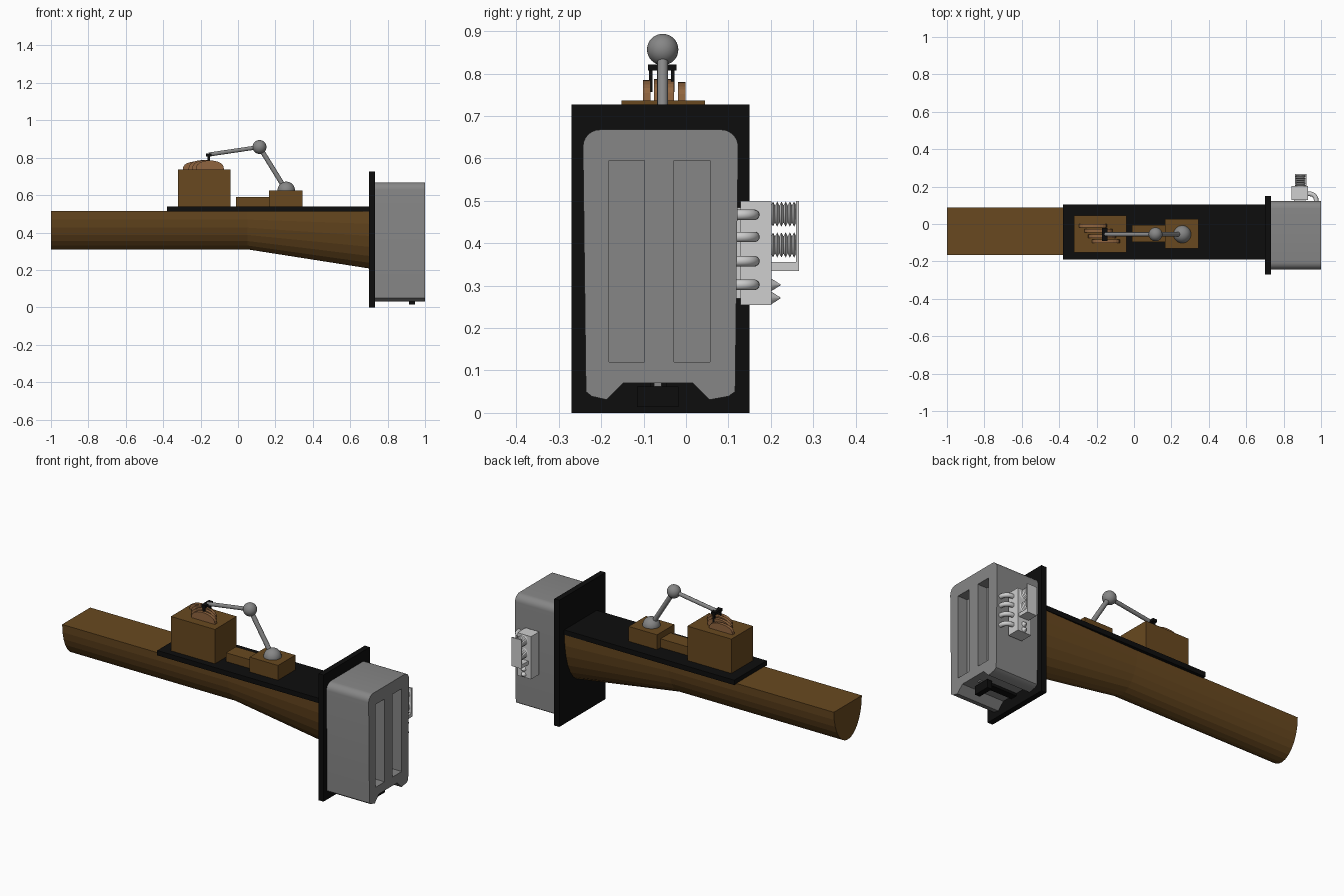
import bpy, bmesh
from math import sin, cos, pi
from mathutils import Vector

cube = bpy.data.objects.get("Cube")
if cube:
    bpy.data.objects.remove(cube, do_unlink=True)


def material(name, rgb):
    m = bpy.data.materials.new(name)
    m.use_nodes = True
    m.diffuse_color = (*rgb, 1)
    m.node_tree.nodes["Principled BSDF"].inputs["Base Color"].default_value = (*rgb, 1)
    return m


WOOD = material("brown wood", (0.14, 0.066, 0.014))
BREAD = material("toasted tan", (0.28, 0.13, 0.05))
BLACK = material("black", (0.004, 0.004, 0.004))
STEEL = material("mid grey", (0.24, 0.24, 0.24))
PALE = material("pale grey", (0.62, 0.62, 0.62))


def finish(name, bm, mat, smooth=False):
    bmesh.ops.recalc_face_normals(bm, faces=bm.faces)
    me = bpy.data.meshes.new(name)
    bm.to_mesh(me)
    bm.free()
    me.materials.append(mat)
    ob = bpy.data.objects.new(name, me)
    bpy.context.collection.objects.link(ob)
    if smooth:
        activate(ob)
        bpy.ops.object.shade_smooth_by_angle()
    return ob


def activate(ob):
    bpy.ops.object.select_all(action='DESELECT')
    ob.select_set(True)
    bpy.context.view_layer.objects.active = ob


def loft(name, rings, mat, smooth=False):
    """Skin a row of equal-length rings and cap both ends."""
    bm = bmesh.new()
    rows = [[bm.verts.new(p) for p in ring] for ring in rings]
    for a, b in zip(rows, rows[1:]):
        for i in range(len(a)):
            j = (i + 1) % len(a)
            bm.faces.new((a[i], a[j], b[j], b[i]))
    bm.faces.new(rows[0])
    bm.faces.new(rows[-1])
    return finish(name, bm, mat, smooth)


def box(name, x, y, z, mat):
    ring = [(x[0], y[0]), (x[1], y[0]), (x[1], y[1]), (x[0], y[1])]
    return loft(name, [[(*p, h) for p in ring] for h in z], mat)


def ball(name, centre, r, mat):
    bm = bmesh.new()
    bmesh.ops.create_uvsphere(bm, u_segments=32, v_segments=16, radius=r)
    bmesh.ops.translate(bm, verts=bm.verts, vec=centre)
    return finish(name, bm, mat, True)


def tube(name, path, radii, mat, n=14):
    """Round tube along a path lying in any plane, with a radius per point."""
    path = [Vector(p) for p in path]
    rings = []
    for i, p in enumerate(path):
        d = (path[min(i + 1, len(path) - 1)] - path[max(i - 1, 0)]).normalized()
        u = d.orthogonal().normalized() if abs(d.z) > 0.9 else d.cross((0, 0, 1)).normalized()
        v = d.cross(u)
        rings.append([p + radii[i] * (cos(2 * pi * k / n) * u + sin(2 * pi * k / n) * v)
                      for k in range(n)])
    return loft(name, rings, mat, True)


# Neck: half-round log that deepens towards the body
def neck_ring(x, half, top, depth, n=14):
    return [(x, -0.04 - half * cos(pi * k / n), top - depth * sin(pi * k / n))
            for k in range(n + 1)]


loft("neck", [neck_ring(-1, 0.127, 0.515, 0.205),
              neck_ring(0.05, 0.127, 0.515, 0.205),
              neck_ring(0.7, 0.143, 0.515, 0.307)], WOOD)

# Flat black mounting boards
box("deck_board", (-0.38, 0.7), (-0.19, 0.105), (0.512, 0.54), BLACK)
box("end_plate", (0.7, 0.732), (-0.27, 0.15), (0, 0.727), BLACK)

# Wooden blocks along the deck
box("tall_block", (-0.32, -0.04), (-0.152, 0.045), (0.54, 0.737), WOOD)
box("link_block", (-0.01, 0.165), (-0.095, -0.005), (0.54, 0.59), WOOD)
box("arm_base", (0.165, 0.345), (-0.13, 0.027), (0.54, 0.625), WOOD)

# Thin rounded slices standing on the tall block
for i, (x, y, h) in enumerate([(-0.22, -0.01, 0.045), (-0.19, -0.037, 0.052),
                               (-0.17, -0.066, 0.052), (-0.15, -0.093, 0.05)]):
    outline = [(x - 0.075 * cos(pi * k / 12), 0.735 + h * sin(pi * k / 12) ** 0.7)
               for k in range(13)]
    loft(f"slice_{i + 1}", [[(px, y + s, pz) for px, pz in outline]
                            for s in (-0.009, 0.009)], BREAD)

# Jointed arm with a two-pronged fork
shoulder, elbow, wrist = (0.258, -0.055, 0.625), (0.115, -0.055, 0.857), (-0.155, -0.055, 0.817)
ball("shoulder_joint", shoulder, 0.047, STEEL)
ball("elbow_joint", elbow, 0.037, STEEL)
tube("upper_arm", [shoulder, elbow], [0.013] * 2, STEEL)
tube("forearm", [elbow, wrist], [0.011] * 2, STEEL)
box("fork_bar", (-0.17, -0.143), (-0.09, -0.022), (0.807, 0.822), BLACK)
for side, y in (("right", -0.083), ("left", -0.031)):
    box(f"fork_prong_{side}", (-0.163, -0.15), (y - 0.004, y + 0.004), (0.757, 0.81), BLACK)

# Toaster body: rounded at the top, notched along the bottom
outline = [(-0.236, 0.05), (-0.222, 0.039), (-0.187, 0.031), (-0.148, 0.07),
           (0.017, 0.07), (0.056, 0.031), (0.1, 0.039), (0.116, 0.05)]
for cy, start in ((0.083, 0), (-0.203, pi / 2)):
    outline += [(cy + 0.04 * cos(start + a * pi / 12), 0.628 + 0.04 * sin(start + a * pi / 12))
                for a in range(7)]
toaster = loft("toaster_body", [[(x, *p) for p in outline] for x in (0.732, 1.0)], STEEL)

# Bread slots cut into the outer face
for y in ((-0.182, -0.098), (-0.028, 0.057)):
    cutter = box("slot_cutter", (0.94, 1.05), y, (0.12, 0.595), STEEL)
    cutter.hide_render = True
    activate(toaster)
    mod = toaster.modifiers.new("slot", 'BOOLEAN')
    mod.operation, mod.object, mod.solver = 'DIFFERENCE', cutter, 'EXACT'
    bpy.ops.object.modifier_apply(modifier=mod.name)
    bpy.data.objects.remove(cutter, do_unlink=True)
activate(toaster)
bpy.ops.object.shade_smooth_by_angle()

# Lever in the bottom notch
box("lever_track", (0.732, 0.93), (-0.085, -0.045), (0.055, 0.071), BLACK)
box("lever_knob", (0.915, 0.945), (-0.115, -0.018), (0.014, 0.062), BLACK)
box("lever_stem", (0.945, 0.96), (-0.075, -0.058), (0.062, 0.071), STEEL)

# Engine block on the back of the toaster
box("engine_block", (0.843, 0.93), (0.128, 0.202), (0.255, 0.5), PALE)
box("engine_mount", (0.855, 0.918), (0.118, 0.13), (0.27, 0.485), PALE)
for i, z in enumerate((0.467, 0.415, 0.358, 0.302)):
    bend = [(0.94 + 0.034 * sin(a * pi / 12), 0.127 + 0.034 * cos(a * pi / 12), z)
            for a in range(7)]
    path = [(0.92, 0.161, z)] + bend + [(0.974, 0.115, z)]
    tube(f"exhaust_pipe_{i + 1}", path, [0.0125] * len(path), PALE)

# Ribbed coils held by a bracket
for i, z in enumerate((0.469, 0.396)):
    steps = 12
    path = [(0.89, 0.2 + 0.06 * k / steps, z) for k in range(steps + 1)]
    tube(f"coil_{i + 1}", path, [0.03 if k % 2 else 0.02 for k in range(steps + 1)], PALE, 18)
box("bracket_plate", (0.86, 0.922), (0.259, 0.266), (0.335, 0.5), PALE)
box("bracket_shelf", (0.86, 0.922), (0.2, 0.262), (0.335, 0.356), PALE)
for i, z in enumerate((0.302, 0.271)):
    tube(f"spike_{i + 1}", [(0.89, 0.2, z), (0.89, 0.223, z)], [0.016, 0.001], PALE)
